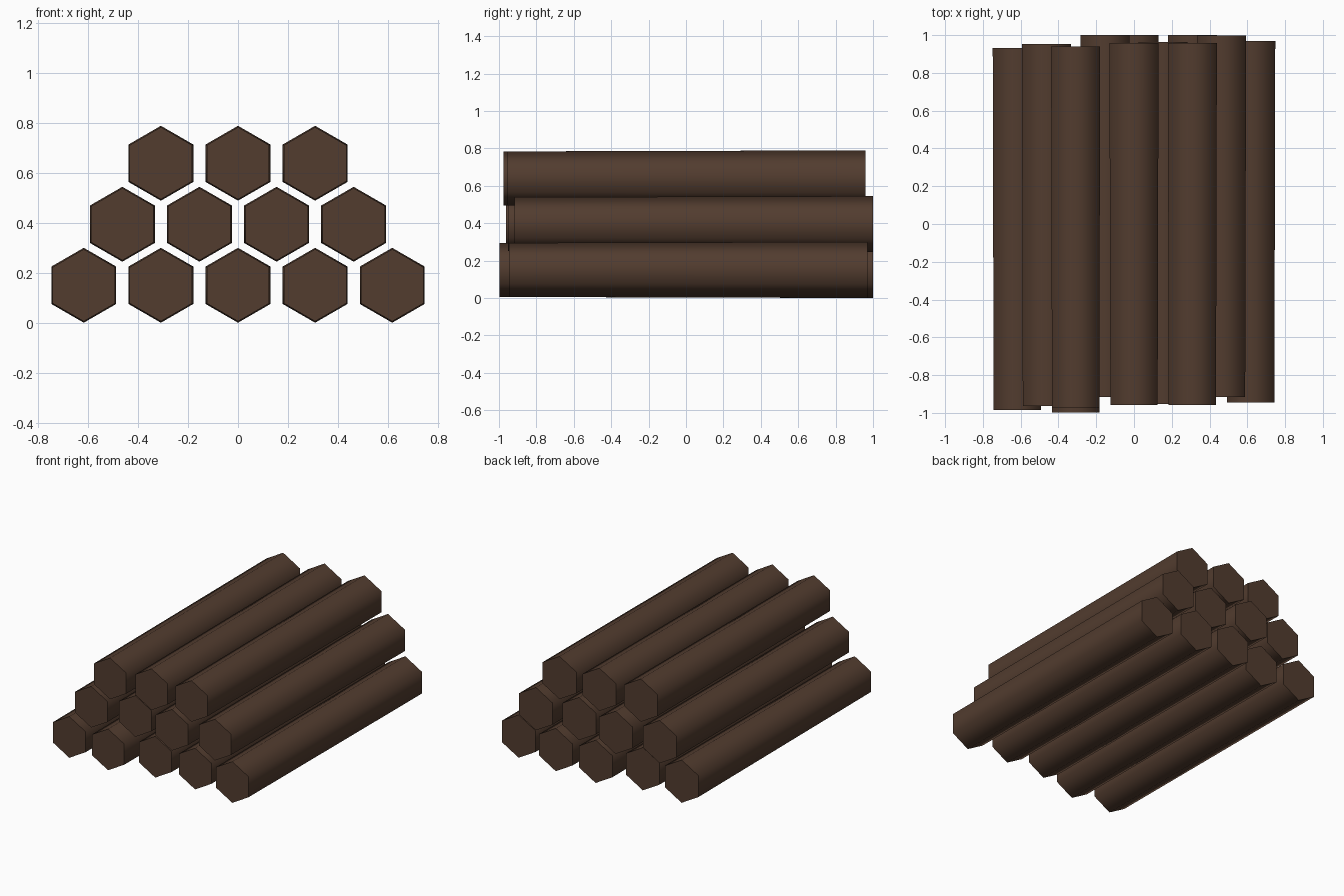
import bpy, math
from mathutils import Matrix

if "Cube" in bpy.data.objects:
    bpy.data.objects.remove(bpy.data.objects["Cube"])

bark = bpy.data.materials.new("dark brown wood")
bark.diffuse_color = (0.084, 0.045, 0.028, 1)
bark.use_nodes = True
bark.node_tree.nodes["Principled BSDF"].inputs["Base Color"].default_value = bark.diffuse_color

PITCH, ROW, Z0 = 0.309, 0.2445, 0.150   # column pitch, row pitch, first row height
R_FRONT, R_BACK = 0.1445, 0.150         # logs taper slightly to the front
LENGTH = 1.916

# y position of the front end of every log, left to right, bottom row first
rows = [
    ("bottom_log", [-0.985, -0.997, -0.916, -0.916, -0.946]),
    ("middle_log", [-0.963, -0.916, -0.953, -0.917]),
    ("top_log", [-0.975, -0.957, -0.957]),
]


def log(name, x, z, front):
    """Six-sided tapered log lying along y with a corner pointing up."""
    bpy.ops.mesh.primitive_cone_add(vertices=6, radius1=R_BACK, radius2=R_FRONT,
                                    depth=LENGTH)
    ob = bpy.context.object
    ob.name = name
    # cone axis z -> -y, so the thick end sits at the back
    ob.data.transform(Matrix.Rotation(math.radians(90), 4, 'X'))
    ob.location = (x, front + LENGTH / 2, z)
    ob.data.materials.append(bark)
    # rounded sides, sharp cut ends
    bpy.ops.object.shade_smooth_by_angle(angle=math.radians(75))


for r, (name, fronts) in enumerate(rows):
    for i, front in enumerate(fronts):
        x = (i - (len(fronts) - 1) / 2) * PITCH
        log(f"{name}_{i + 1}", x, Z0 + r * ROW, front)
